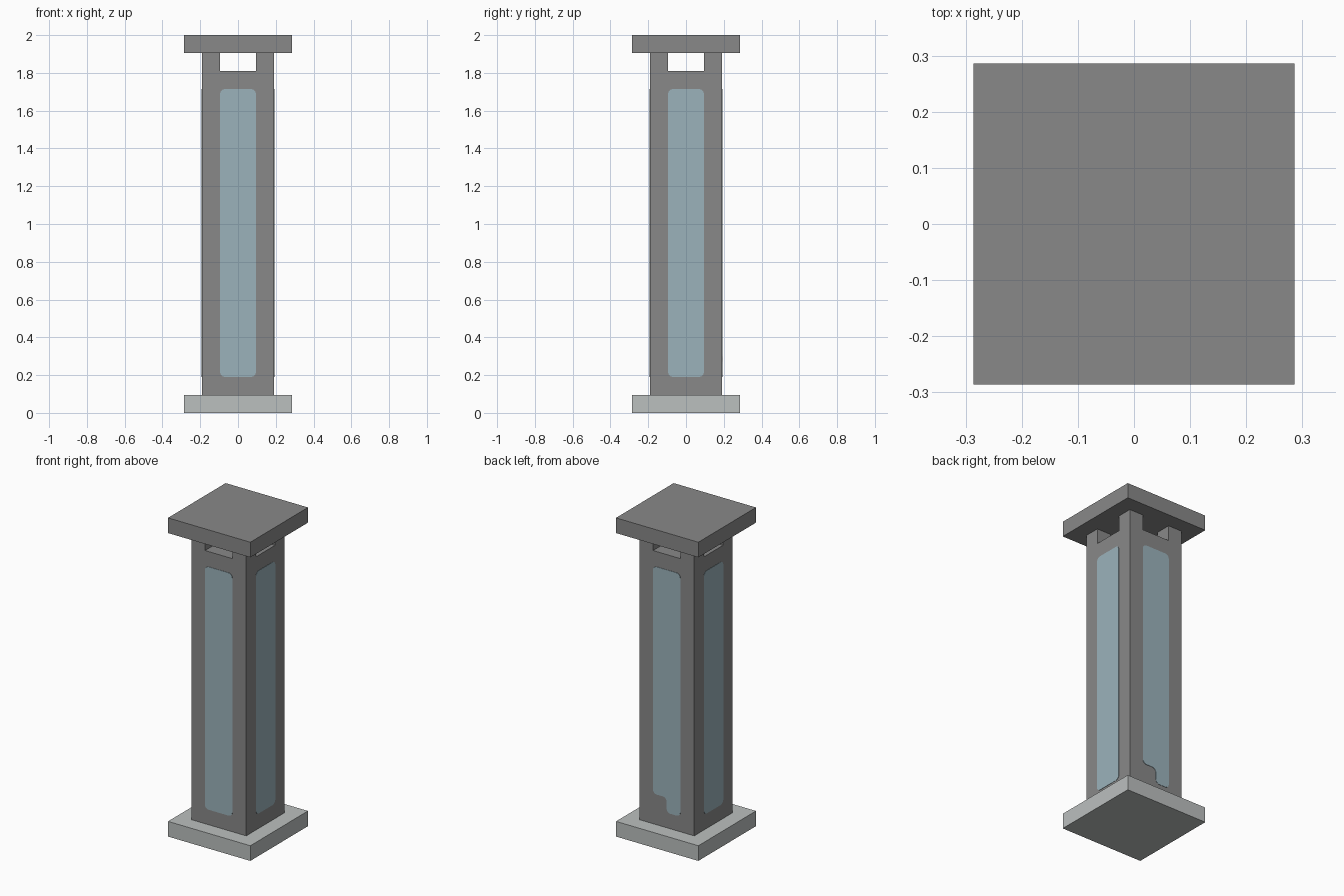
import bpy
import bmesh
from math import pi
from mathutils import Matrix, Vector

U = 2 / 21  # building module: the pillar is 21 modules tall

if "Cube" in bpy.data.objects:
    bpy.data.objects.remove(bpy.data.objects["Cube"], do_unlink=True)


def material(name, rgb):
    mat = bpy.data.materials.new(name)
    mat.use_nodes = True
    mat.diffuse_color = (*rgb, 1)
    mat.node_tree.nodes["Principled BSDF"].inputs["Base Color"].default_value = (*rgb, 1)
    return mat


def finish(bm, name, mat):
    bmesh.ops.recalc_face_normals(bm, faces=bm.faces[:])
    mesh = bpy.data.meshes.new(name)
    bm.to_mesh(mesh)
    bm.free()
    mesh.materials.append(mat)
    obj = bpy.data.objects.new(name, mesh)
    bpy.context.collection.objects.link(obj)
    return obj


def extrude(bm, faces, offset):
    new = bmesh.ops.extrude_face_region(bm, geom=faces)["geom"]
    verts = [g for g in new if isinstance(g, bmesh.types.BMVert)]
    bmesh.ops.translate(bm, verts=verts, vec=offset)
    return [g for g in new if isinstance(g, bmesh.types.BMFace)]


def slab(name, half_width, bottom, top, mat):
    bm = bmesh.new()
    bmesh.ops.create_cube(bm, size=1)
    bmesh.ops.scale(bm, verts=bm.verts, vec=(2 * half_width, 2 * half_width, top - bottom))
    bmesh.ops.translate(bm, verts=bm.verts, vec=(0, 0, (top + bottom) / 2))
    return finish(bm, name, mat)


def panel(name, outline, turn, mat):
    """Thin rounded plate on the front of the shaft, turned to another side."""
    bm = bmesh.new()
    bm.faces.new([bm.verts.new((x * U, -2 * U, z * U)) for x, z in outline])
    bmesh.ops.bevel(bm, geom=bm.verts[:], offset=0.026, segments=4,
                    profile=0.5, affect='VERTICES')
    extrude(bm, bm.faces[:], Vector((0, -0.002, 0)))
    bmesh.ops.rotate(bm, verts=bm.verts, cent=(0, 0, 0), matrix=Matrix.Rotation(turn, 3, 'Z'))
    return finish(bm, name, mat)


stone = material("grey stone", (0.25, 0.25, 0.25))
pale = material("pale stone", (0.50, 0.525, 0.52))
glass = material("pale blue glass", (0.33, 0.45, 0.50))

# Base and cap
slab("base_slab", 3 * U, 0, U, pale)
slab("cap_slab", 3 * U, 20 * U, 21 * U, stone)

# Shaft, with four corner posts raised from its top to carry the cap
bm = bmesh.new()
bmesh.ops.create_grid(bm, x_segments=4, y_segments=4, size=2 * U,
                      matrix=Matrix.Translation((0, 0, U)))
top = extrude(bm, bm.faces[:], Vector((0, 0, 18 * U)))
corners = [f for f in top
           if min(abs(f.calc_center_median().x), abs(f.calc_center_median().y)) > U]
extrude(bm, corners, Vector((0, 0, U)))
finish(bm, "shaft", stone)

# Glass panels; the back one has a stepped lower corner
plain = [(-1, 2), (1, 2), (1, 18), (-1, 18)]
stepped = [(0, 2), (1, 2), (1, 18), (-1, 18), (-1, 3), (0, 3)]
for side, (name, outline) in enumerate([("front", plain), ("left", plain),
                                        ("back", stepped), ("right", plain)]):
    panel(name + "_panel", outline, side * pi / 2, glass)
